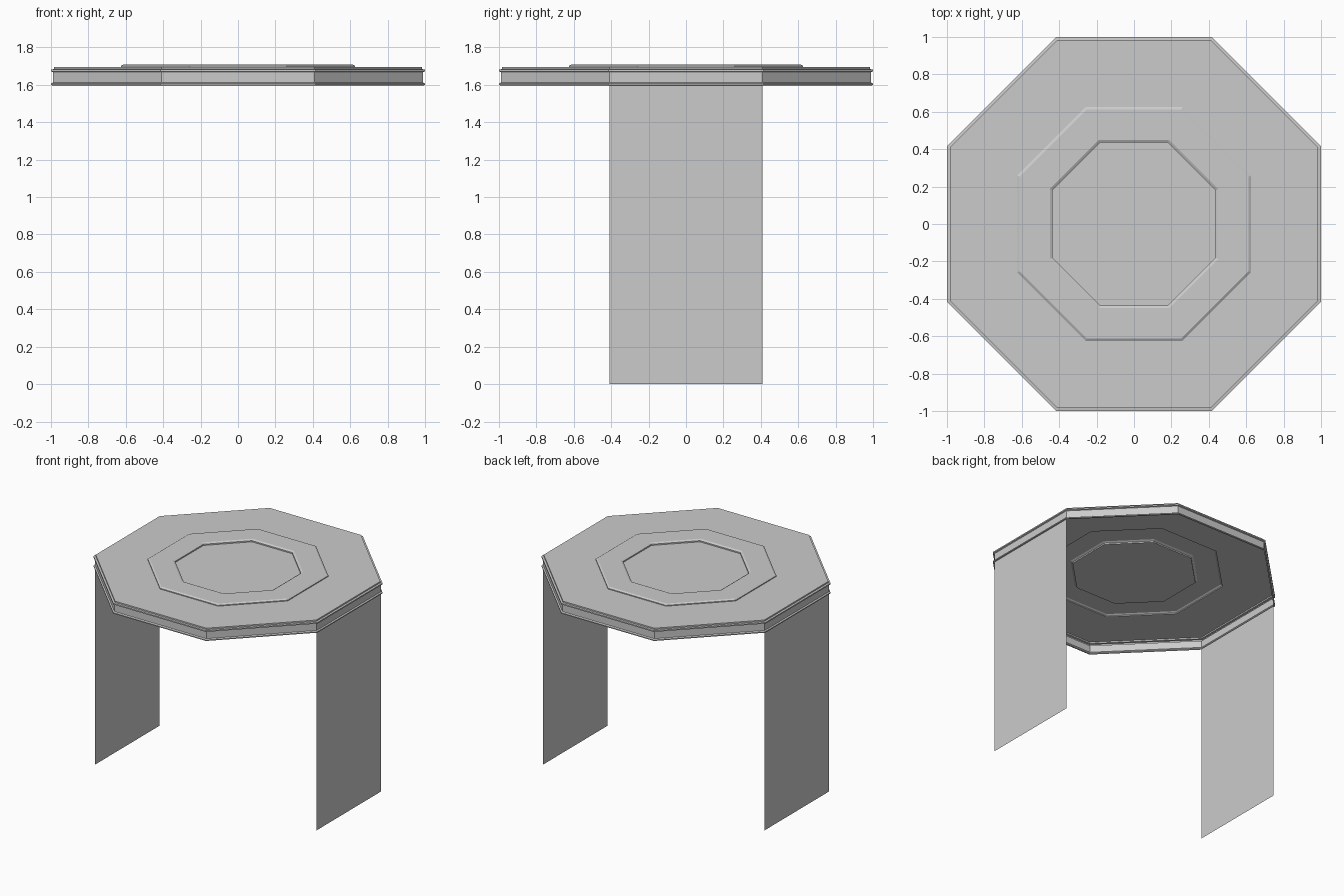
import bpy, bmesh, math

if "Cube" in bpy.data.objects:
    bpy.data.objects.remove(bpy.data.objects["Cube"])

SIDES = 8
COS = math.cos(math.pi / SIDES)


def add_object(name, bm):
    mesh = bpy.data.meshes.new(name)
    bm.to_mesh(mesh)
    bm.free()
    obj = bpy.data.objects.new(name, mesh)
    bpy.context.collection.objects.link(obj)
    return obj


def octagon_ring(bm, apothem, z):
    r = apothem / COS
    angles = [(i + 0.5) * 2 * math.pi / SIDES for i in range(SIDES)]
    return [bm.verts.new((r * math.cos(a), r * math.sin(a), z)) for a in angles]


# Tabletop: open octagonal shell, profile given as (apothem, height) from rim to centre
profile = [
    (0.99, 1.597), (1.0, 1.599), (1.0, 1.607), (0.99, 1.613),   # lower lip
    (0.99, 1.668), (1.0, 1.672), (1.0, 1.682), (0.985, 1.684),  # upper lip
    (0.985, 1.695),                                             # top edge
    (0.625, 1.695), (0.625, 1.702), (0.612, 1.71),              # raised ring
    (0.45, 1.71), (0.435, 1.702), (0.435, 1.692),               # sunken centre
]
bm = bmesh.new()
rings = [octagon_ring(bm, a, z) for a, z in profile]
for low, high in zip(rings, rings[1:]):
    for i in range(SIDES):
        j = (i + 1) % SIDES
        bm.faces.new((low[i], low[j], high[j], high[i]))
bm.faces.new(rings[-1])
add_object("tabletop", bm)

# Slab legs: thin sheets hanging from two opposite rim sides
half = 0.99 * math.tan(math.pi / SIDES)
for name, side in (("right_leg", 1), ("left_leg", -1)):
    bm = bmesh.new()
    corners = [(-half, 0), (half, 0), (half, 1.6), (-half, 1.6)]
    bm.faces.new([bm.verts.new((0.99 * side, y * side, z)) for y, z in corners])
    add_object(name, bm)
